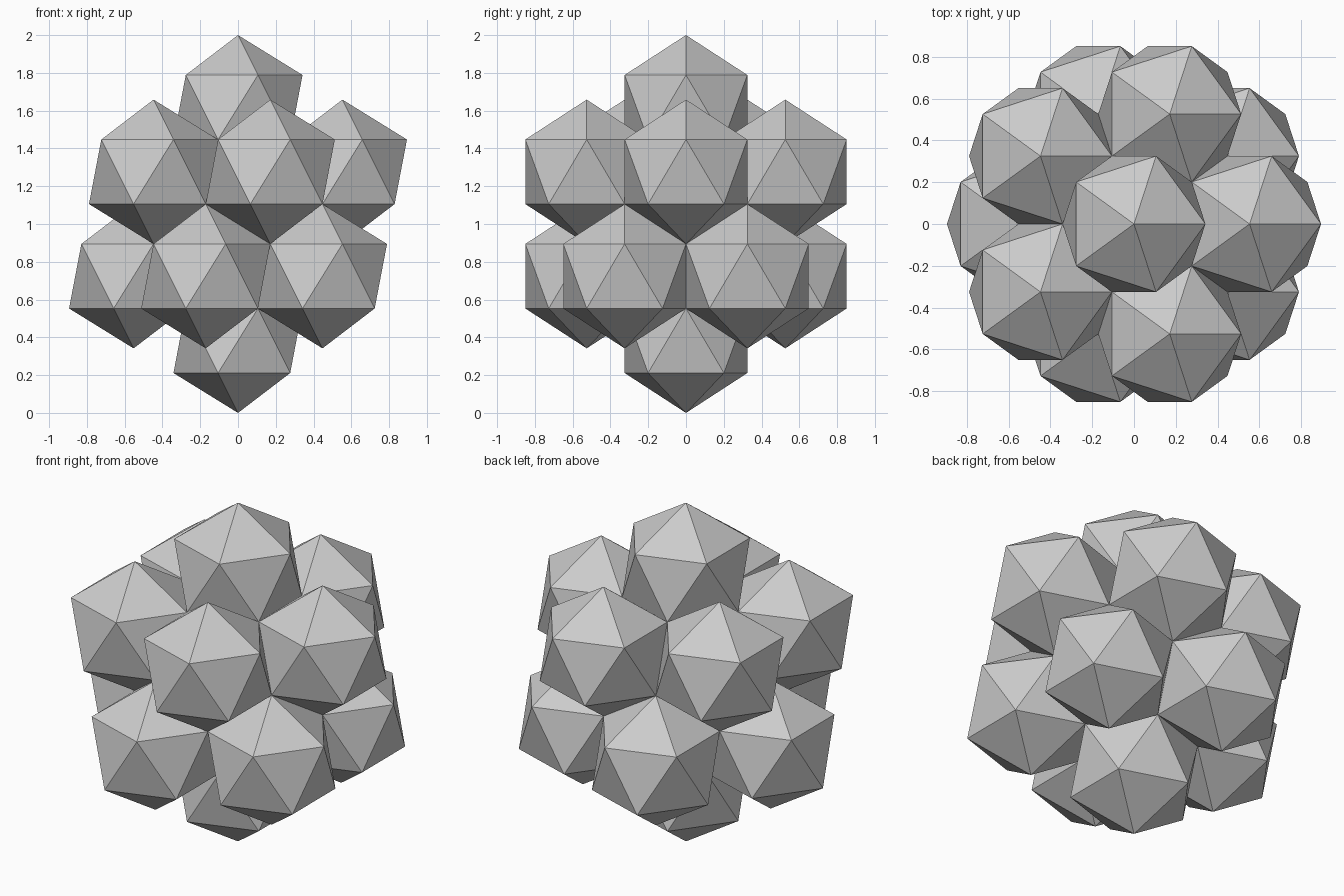
import bpy
import bmesh

default_cube = bpy.data.objects.get("Cube")
if default_cube:
    bpy.data.objects.remove(default_cube, do_unlink=True)

GOLDEN = (1 + 5 ** 0.5) / 2
SMALL = 1 / (1 + GOLDEN)      # radius of each small icosahedron
SPREAD = 1 - SMALL            # distance of their centres from the middle

# Single plain grey
grey = bpy.data.materials.new("plain grey")
grey.use_nodes = True
colour = (0.6, 0.6, 0.6, 1)
grey.diffuse_color = colour
grey.node_tree.nodes["Principled BSDF"].inputs["Base Color"].default_value = colour

# Shared flat-faced icosahedron
mesh = bpy.data.meshes.new("icosahedron")
bm = bmesh.new()
bmesh.ops.create_icosphere(bm, subdivisions=1, radius=SMALL)
directions = [v.co.normalized() for v in bm.verts]
bm.to_mesh(mesh)
bm.free()
mesh.materials.append(grey)


def tier_name(z):
    if abs(z) > 0.9:
        return "top_icosahedron" if z > 0 else "bottom_icosahedron"
    return "upper_ring_icosahedron" if z > 0 else "lower_ring_icosahedron"


# One copy at each corner of a larger icosahedron, touching along edges
for d in directions:
    part = bpy.data.objects.new(tier_name(d.z), mesh)
    part.location = d * SPREAD
    part.location.z += 1
    bpy.context.collection.objects.link(part)
